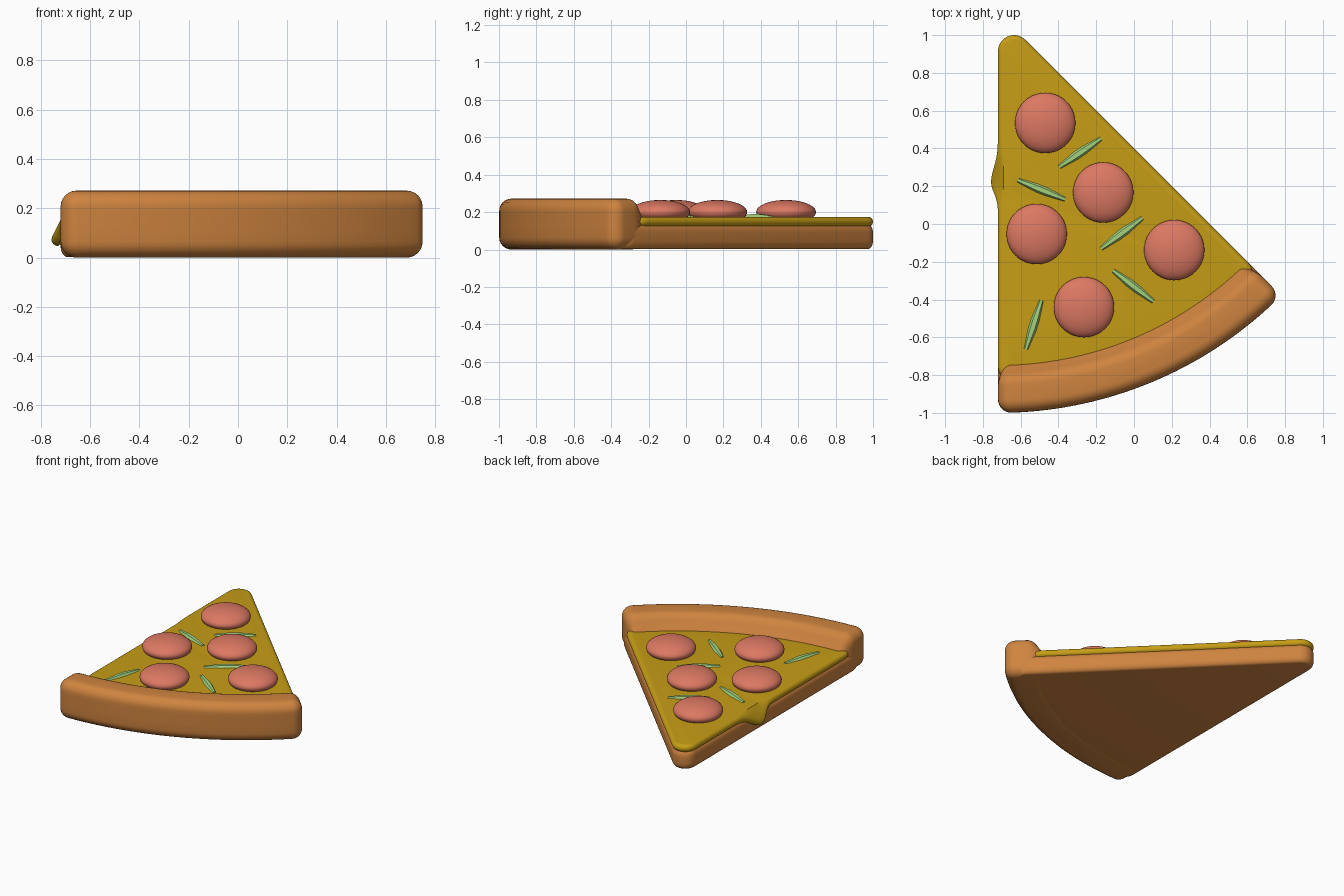
import bpy, bmesh
from math import sin, cos, asin, pi, radians, atan2, hypot, exp
from mathutils import Vector

if "Cube" in bpy.data.objects:
    bpy.data.objects.remove(bpy.data.objects["Cube"])

APEX = Vector((-0.72, 1.12))
WEDGE = radians(45)


def material(name, rgb):
    m = bpy.data.materials.new(name)
    m.diffuse_color = (*rgb, 1)
    m.use_nodes = True
    m.node_tree.nodes["Principled BSDF"].inputs["Base Color"].default_value = m.diffuse_color
    return m


CRUST = material("baked_dough", (0.62, 0.23, 0.05))
CHEESE = material("cheese", (0.57, 0.34, 0.008))
MEAT = material("sausage", (0.72, 0.19, 0.125))
GREEN = material("pepper", (0.36, 0.65, 0.21))


def finish(obj, mat, angle=40):
    obj.data.materials.append(mat)
    bpy.ops.object.select_all(action='DESELECT')
    obj.select_set(True)
    bpy.context.view_layer.objects.active = obj
    bpy.ops.object.shade_smooth_by_angle(angle=radians(angle))


def loft(name, rings, mat, angle=40):
    bm = bmesh.new()
    loops = [[bm.verts.new(p) for p in ring] for ring in rings]
    n = len(loops[0])
    for a, b in zip(loops, loops[1:]):
        for i in range(n):
            j = (i + 1) % n
            bm.faces.new((a[i], a[j], b[j], b[i]))
    bm.faces.new(loops[0][::-1])
    bm.faces.new(loops[-1])
    bmesh.ops.recalc_face_normals(bm, faces=bm.faces)
    me = bpy.data.meshes.new(name)
    bm.to_mesh(me)
    bm.free()
    obj = bpy.data.objects.new(name, me)
    bpy.context.collection.objects.link(obj)
    finish(obj, mat, angle)
    return obj


def ray(t):
    return Vector((sin(t), -cos(t)))


def span(a, b, n):
    return [a + (b - a) * i / n for i in range(n + 1)]


# Rounded sector outline as (core point, normal) pairs, so it can be inset exactly
def sector(outer, r, inner=None, left_steps=1):
    a0 = asin(r / (outer - r))
    left, right = APEX + (outer - r) * ray(a0), APEX + (outer - r) * ray(WEDGE - a0)
    out = [(left, ray(t)) for t in span(-pi / 2, a0, 8)]
    out += [(APEX + (outer - r) * ray(a), ray(a)) for a in span(a0, WEDGE - a0, 32)[1:-1]]
    out += [(right, ray(t)) for t in span(WEDGE - a0, WEDGE + pi / 2, 8)]
    if inner is None:
        tip = APEX + r / sin(WEDGE / 2) * ray(WEDGE / 2)
        out += [(tip, ray(t)) for t in span(WEDGE + pi / 2, 1.5 * pi, 14)]
        out += [(tip.lerp(left, i / left_steps), ray(1.5 * pi)) for i in range(1, left_steps)]
    else:
        b0, rho = asin(r / (inner + r)), inner + r
        out += [(APEX + rho * ray(WEDGE - b0), ray(t))
                for t in span(WEDGE + pi / 2, pi + WEDGE - b0, 8)]
        out += [(APEX + rho * ray(a), ray(pi + a)) for a in span(WEDGE - b0, b0, 32)[1:-1]]
        out += [(APEX + rho * ray(b0), ray(t)) for t in span(pi + b0, 1.5 * pi, 8)]
    return out


# Rounded-edge side profile: (inset, height)
def rounded(z0, z1, rx, rz, n=6):
    low = [(rx * (1 - sin(t)), z0 + rz * (1 - cos(t))) for t in span(0, pi / 2, n)]
    high = [(d, z0 + z1 - z) for d, z in reversed(low)]
    return low + (high[1:] if abs(z1 - z0 - 2 * rz) < 1e-5 else high)


def slab(name, outline, r, profile, mat, shift=None):
    rings = []
    for d, z in profile:
        ring = []
        for core, nrm in outline:
            p = core + nrm * (r - d)
            v = Vector((p.x, p.y, z))
            ring.append(shift(v, core, nrm, d) if shift else v)
        rings.append(ring)
    return loft(name, rings, mat)


# Thin dough base
slab("base", sector(2.06, 0.085), 0.085, rounded(0.002, 0.135, 0.03, 0.045), CRUST)


# Raised crust rim, its inner foot flaring onto the cheese
def flare(v, core, nrm, d):
    inward = (APEX - core).normalized()
    k = max(0, nrm.dot(inward)) ** 2
    f = max(0, min(1, (0.25 - v.z) / 0.075))
    q = inward * 0.04 * k * f * f
    return v + Vector((q.x, q.y, 0))


rim = rounded(0, 0.272, 0.065, 0.065)
mid = len(rim) // 2
rim[mid:mid] = [(0, 0.12), (0, 0.17), (0, 0.185)]
slab("crust", sector(2.12, 0.07, 1.905), 0.07, rim, CRUST, flare)


# Cheese sheet with a drip over the left edge
def drip(v, core, nrm, d):
    if nrm.x < -0.999:
        s = 0.11 if v.y > 0.22 else 0.075
        g = exp(-((v.y - 0.22) / s) ** 2)
        w = 1 if v.z < 0.15 else max(0, 1 - d / 0.028)
        v.x -= 0.037 * g * w
        v.z -= 0.075 * g * w
    return v


slab("cheese", sector(1.96, 0.085, left_steps=60), 0.085,
     rounded(0.122, 0.175, 0.028, 0.0265), CHEESE, drip)

# Domed sausage slices
for i, (x, y) in enumerate([(-0.47, 0.535), (-0.163, 0.167), (-0.515, -0.053),
                            (0.213, -0.138), (-0.265, -0.44)]):
    bpy.ops.mesh.primitive_uv_sphere_add(segments=40, ring_count=20, radius=1,
                                         location=(x, y, 0.2))
    o = bpy.context.object
    o.name = f"sausage_slice_{i + 1}"
    o.scale = (0.16, 0.16, 0.065)
    finish(o, MEAT)

# Tapered green pepper strips
for i, (x0, y0, x1, y1) in enumerate([(-0.395, 0.302, -0.175, 0.452),
                                      (-0.615, 0.232, -0.365, 0.13),
                                      (-0.173, -0.13, 0.045, 0.032),
                                      (-0.11, -0.247, 0.102, -0.41),
                                      (-0.49, -0.404, -0.572, -0.662)]):
    a, b = Vector((x0, y0, 0.172)), Vector((x1, y1, 0.172))
    side = (b - a).normalized().cross(Vector((0, 0, 1)))
    rings = []
    for t, w in [(0, 0.013), (0.4, 0.024), (0.6, 0.024), (1, 0.013)]:
        rings.append([a.lerp(b, t) + side * w * cos(k * pi / 3)
                      + Vector((0, 0, 0.85 * w * sin(k * pi / 3))) for k in range(6)])
    loft(f"pepper_strip_{i + 1}", rings, GREEN, 30)
